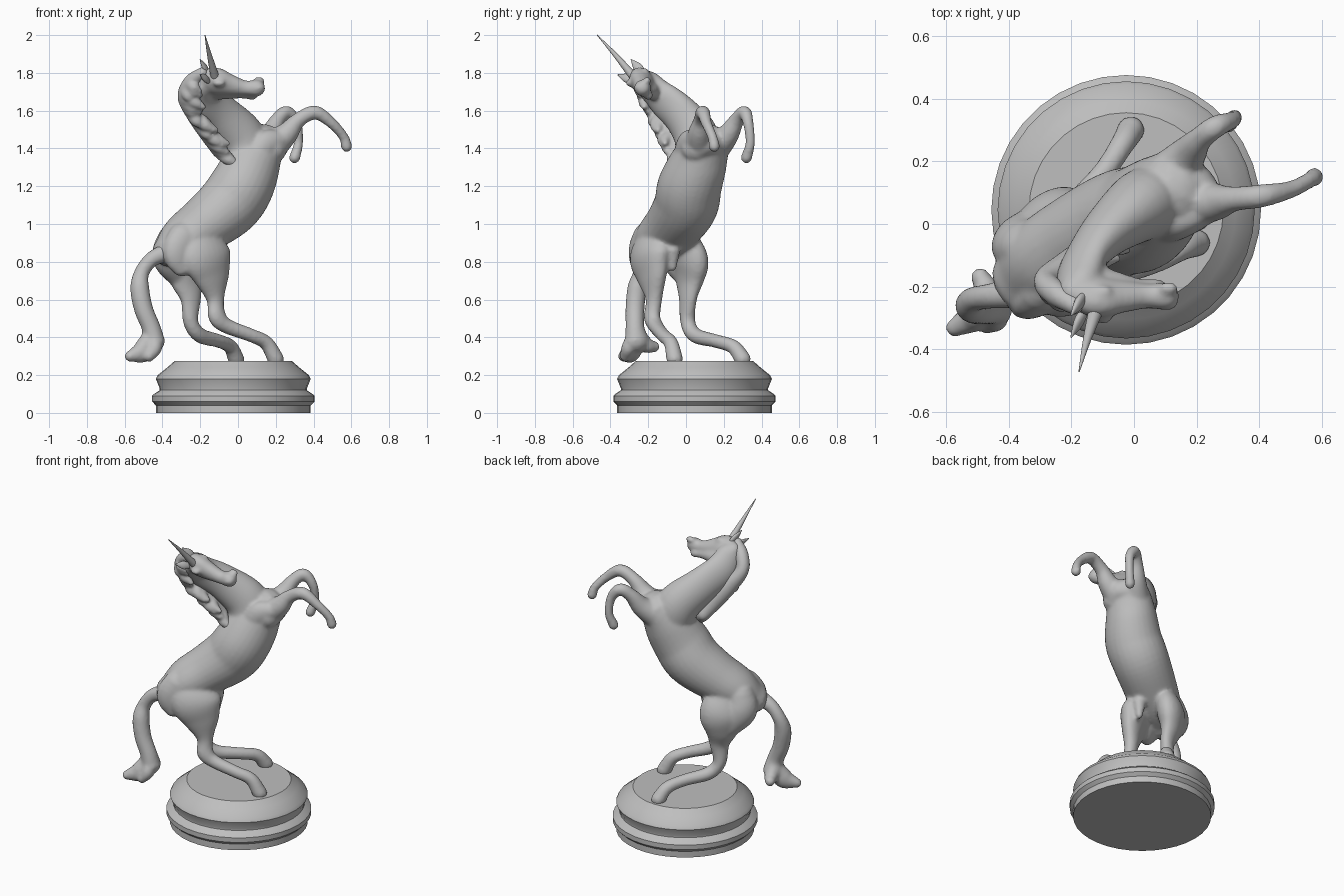
import bpy, bmesh, math, random
from mathutils import Vector

cube = bpy.data.objects.get("Cube")
if cube:
    bpy.data.objects.remove(cube, do_unlink=True)

random.seed(4)
LATERAL = Vector((-.57, .82, 0))      # across the animal, towards its left
HEAD_SIDE = Vector((0, .8, .6))       # the head is rolled to one side
HEAD_UP = Vector((0, -.6, .8))
UP = Vector((0, 0, 1))

stone = bpy.data.materials.new("grey stone")
stone.use_nodes = True
GREY = (.52, .52, .52, 1)
stone.diffuse_color = GREY
stone.node_tree.nodes["Principled BSDF"].inputs["Base Color"].default_value = GREY


def finish(name, bm):
    """Turn a bmesh into a smooth, coloured object."""
    bmesh.ops.recalc_face_normals(bm, faces=bm.faces)
    for face in bm.faces:
        face.smooth = True
    mesh = bpy.data.meshes.new(name)
    bm.to_mesh(mesh)
    bm.free()
    mesh.materials.append(stone)
    obj = bpy.data.objects.new(name, mesh)
    bpy.context.collection.objects.link(obj)
    return obj


def fuse(obj, voxel, rounds):
    """Melt overlapping shells into one sculpted skin."""
    remesh = obj.modifiers.new("fuse", 'REMESH')
    remesh.mode = 'VOXEL'
    remesh.voxel_size = voxel
    remesh.use_smooth_shade = True
    soften = obj.modifiers.new("soften", 'SMOOTH')
    soften.factor = .5
    soften.iterations = rounds


def spline(points, steps):
    """Catmull-Rom through points of any dimension."""
    pts = [Vector(p) for p in points]
    pts = [2 * pts[0] - pts[1]] + pts + [2 * pts[-1] - pts[-2]]
    out = []
    for a, b, c, d in zip(pts, pts[1:], pts[2:], pts[3:]):
        for i in range(steps):
            t = i / steps
            out.append(b + (c - a) * t / 2 + (a - 2.5 * b + 2 * c - d / 2) * t * t
                       + (3 * b - a - 3 * c + d) * t ** 3 / 2)
    return out + [pts[-2]]


def bridge(bm, rings):
    """Skin a stack of equal rings and close both ends."""
    for low, high in zip(rings, rings[1:]):
        for j in range(len(low)):
            bm.faces.new((low[j - 1], low[j], high[j], high[j - 1]))
    bm.faces.new(rings[0])
    bm.faces.new(rings[-1])


def limb(bm, points, side=LATERAL, steps=6, sides=28):
    """Round-ended tube; each point is x, y, z, half width[, half depth]."""
    path = spline([p if len(p) == 5 else (*p, p[3]) for p in points], steps)
    spots = [Vector(p[:3]) for p in path]
    last = len(path) - 1
    bend = [math.radians(angle) for angle in (80, 55, 28)]
    rings = []
    for i, p in enumerate(path):
        tangent = (spots[min(i + 1, last)] - spots[max(i - 1, 0)]).normalized()
        width, depth = max(p[3], .002), max(p[4], .002)
        caps = [(0, 1)]
        if i == 0:
            caps = [(-math.sin(a), math.cos(a)) for a in bend] + caps
        if i == last:
            caps += [(math.sin(a), math.cos(a)) for a in reversed(bend)]
        across = (side - tangent * side.dot(tangent)).normalized()
        other = tangent.cross(across)
        for push, scale in caps:
            centre = spots[i] + tangent * push * min(width, depth)
            turns = [math.tau * j / sides for j in range(sides)]
            rings.append([bm.verts.new(centre + scale * (across * width * math.cos(turn)
                                                         + other * depth * math.sin(turn)))
                          for turn in turns])
    bridge(bm, rings)


# Turned plinth: two beads, a waist, a wide bead and a sloping shoulder
profile = [(.41, 0), (.41, .04), (.43, .06), (.43, .09), (.42, .1), (.39, .12), (.39, .13),
           (.41, .18), (.4, .2), (.35, .24), (.31, .275)]
bm = bmesh.new()
sides = 36
turns = [math.tau * i / sides for i in range(sides)]
bridge(bm, [[bm.verts.new((r * math.cos(turn) - .025, r * math.sin(turn) + .045, z))
             for turn in turns] for r, z in profile])
plinth = finish("plinth", bm)
bpy.context.view_layer.objects.active = plinth
plinth.select_set(True)
bpy.ops.object.shade_smooth_by_angle(angle=math.radians(40))
plinth.select_set(False)

# Rearing trunk
bm = bmesh.new()
limb(bm, [(-.35, -.19, .86, .12, .09), (-.28, -.13, .92, .15, .13), (-.17, -.06, 1, .16, .15),
          (-.05, 0, 1.1, .17), (.02, .02, 1.2, .17), (.08, .07, 1.33, .15), (.13, .11, 1.42, .13, .11)])
# Arched neck
limb(bm, [(.06, .07, 1.36, .12, .14), (.01, .05, 1.47, .11, .13), (-.09, -.03, 1.58, .08, .11),
          (-.16, -.12, 1.66, .06, .1), (-.18, -.2, 1.74, .06, .08)])
# Turned head
limb(bm, [(-.19, -.21, 1.76, .05, .06), (-.12, -.23, 1.755, .06, .08), (-.04, -.23, 1.735, .05, .06),
          (.04, -.23, 1.72, .04), (.1, -.23, 1.72, .045)], HEAD_SIDE)
# Cheek and lower jaw
limb(bm, [(-.12, -.18, 1.71, .045, .06), (-.06, -.19, 1.7, .04), (.02, -.2, 1.69, .026),
          (.08, -.2, 1.68, .024)], HEAD_SIDE)
# Breast muscle
limb(bm, [(.12, .16, 1.42, .08), (.2, .11, 1.43, .07), (.18, .05, 1.4, .08)], UP)
# Right shoulder muscle
limb(bm, [(.11, 0, 1.36, .06, .08), (.16, .02, 1.42, .06, .08), (.23, .05, 1.45, .05)])
# Sheath
limb(bm, [(-.1, -.07, .86, .04), (-.1, -.07, .77, .02)])
# Brows and nostrils on both sides of the head
for flip in (-1, 1):
    for along, out, up in ((-.1, .05, .045), (.11, .03, 0)):
        centre = Vector((along, -.23, 1.74)) + HEAD_SIDE * flip * out + HEAD_UP * up
        limb(bm, [(*(centre + Vector((shift, 0, 0))), .02) for shift in (-.01, .01)], HEAD_SIDE)
# Right and left haunches
limb(bm, [(-.27, -.19, .92, .08, .11), (-.3, -.22, .85, .07, .11), (-.27, -.22, .78, .05, .09)])
limb(bm, [(-.34, -.07, .92, .08, .09), (-.36, -.05, .83, .08, .1), (-.31, 0, .74, .06, .08)])
# Right hind leg, from thigh to hoof
limb(bm, [(-.2, -.16, .93, .07, .12), (-.17, -.19, .83, .08, .15), (-.14, -.18, .72, .06, .11),
          (-.12, -.17, .6, .04, .05), (-.11, -.18, .51, .04, .05), (-.06, -.16, .46, .04),
          (.07, -.12, .41, .036), (.15, -.08, .37, .038), (.2, -.06, .285, .044)])
# Left hind leg, planted further back
limb(bm, [(-.27, -.02, .9, .07, .12), (-.27, .02, .8, .08, .13), (-.27, .02, .7, .06, .1),
          (-.25, .01, .6, .04, .06), (-.25, .01, .48, .04), (-.2, .05, .41, .04),
          (-.1, .16, .38, .036), (-.04, .25, .35, .038), (-.01, .3, .285, .044)])
# Right foreleg, reaching out
limb(bm, [(.18, .07, 1.41, .08), (.26, .07, 1.48, .06), (.32, .08, 1.55, .04), (.41, .09, 1.59, .037),
          (.5, .11, 1.53, .028), (.56, .14, 1.46, .026), (.575, .15, 1.41, .03)])
# Left foreleg, folded down
limb(bm, [(.12, .16, 1.41, .08), (.17, .22, 1.47, .06), (.21, .27, 1.55, .04), (.26, .31, 1.59, .036),
          (.31, .33, 1.53, .028), (.32, .34, 1.43, .025), (.3, .32, 1.35, .03)])
fuse(finish("body", bm), .0105, 5)

# Ears
for name, base, tip in (("left_ear", (-.16, -.23, 1.8), (-.2, -.29, 1.87)),
                        ("right_ear", (-.16, -.28, 1.76), (-.2, -.36, 1.79))):
    bm = bmesh.new()
    middle = Vector(base).lerp(Vector(tip), .45)
    limb(bm, [(*base, .018, .014), (*middle, .024, .014), (*tip, .003)], HEAD_SIDE)
    finish(name, bm)

# Mane: a crest with locks falling along the near side of the neck
bm = bmesh.new()
crest = [(-.19, -.26, 1.8, .03), (-.25, -.22, 1.75, .04), (-.28, -.18, 1.67, .04),
         (-.22, -.13, 1.57, .04, .05), (-.15, -.08, 1.47, .04, .05), (-.1, -.04, 1.39, .04)]
limb(bm, crest)
for spot in spline([point[:3] for point in crest[1:]], 4):
    fall = Vector((random.uniform(.03, .1), -.03, -random.uniform(.04, .08)))
    bulge = spot + fall * .6 + Vector((-.01, -.01, 0))
    limb(bm, [(*spot, .04), (*bulge, .034), (*(spot + fall), .016)])
fuse(finish("mane", bm), .009, 3)

# Tail
bm = bmesh.new()
limb(bm, [(-.38, -.22, .85, .05), (-.46, -.23, .81, .04), (-.51, -.24, .74, .04), (-.52, -.26, .66, .05),
          (-.5, -.27, .55, .05), (-.46, -.27, .45, .05), (-.45, -.26, .38, .07, .06)])
# Flared tuft: three curls from one root
root = (-.46, -.26, .42, .04)
limb(bm, [root, (-.5, -.29, .33, .05, .06), (-.57, -.33, .3, .03)])
limb(bm, [root, (-.47, -.21, .36, .04), (-.49, -.17, .35, .03)])
limb(bm, [root, (-.44, -.3, .35, .04), (-.47, -.32, .3, .03)])
fuse(finish("tail", bm), .0105, 3)

# Horn
bm = bmesh.new()
limb(bm, [(-.12, -.27, 1.77, .024), (-.15, -.37, 1.89, .013), (-.175, -.47, 2, .002)], HEAD_SIDE)
finish("horn", bm)
